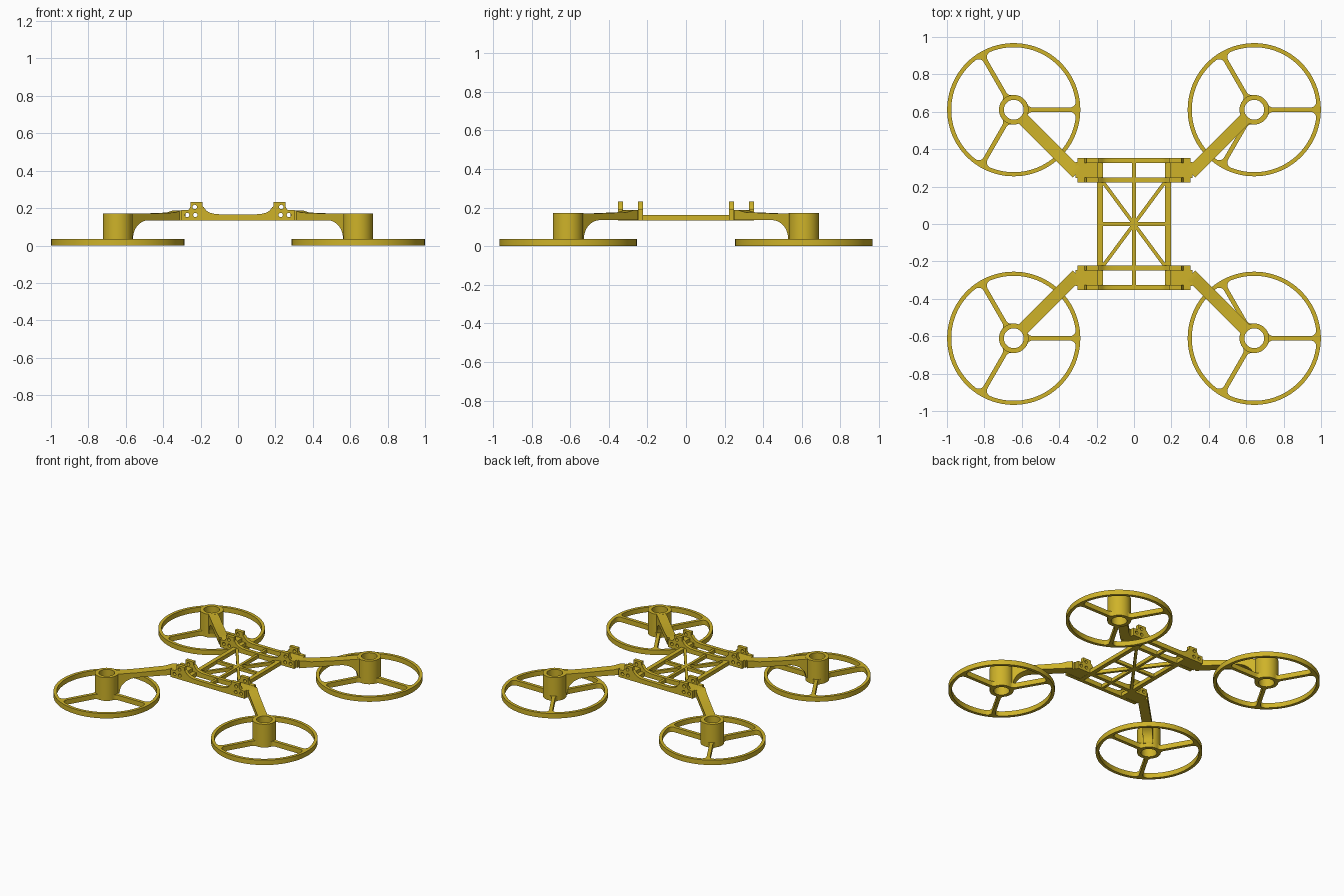
import bpy, bmesh
from math import sin, cos, pi, sqrt, atan2, radians
from mathutils import Matrix, Vector

if "Cube" in bpy.data.objects:
    bpy.data.objects.remove(bpy.data.objects["Cube"])

mat = bpy.data.materials.new("mustard_yellow")
mat.diffuse_color = (0.62, 0.45, 0.022, 1)
mat.use_nodes = True
mat.node_tree.nodes["Principled BSDF"].inputs["Base Color"].default_value = mat.diffuse_color

HUB_X, HUB_Y = 0.643, 0.611


def arc(cx, cy, r, a0, a1, n):
    return [(cx + r * cos(a0 + (a1 - a0) * i / n), cy + r * sin(a0 + (a1 - a0) * i / n))
            for i in range(n + 1)]


def circle(cx, cy, r, n=32):
    return arc(cx, cy, r, 0, 2 * pi, n)[:-1]


def plate(name, loops, thickness, matrix):
    """Flat outline with holes, extruded evenly about its own plane."""
    cu = bpy.data.curves.new(name + "_outline", 'CURVE')
    cu.dimensions, cu.fill_mode, cu.extrude = '2D', 'BOTH', thickness / 2
    for pts in loops:
        s = cu.splines.new('POLY')
        s.points.add(len(pts) - 1)
        for p, (x, y) in zip(s.points, pts):
            p.co = (x, y, 0, 1)
        s.use_cyclic_u = True
    tmp = bpy.data.objects.new(name + "_outline", cu)
    bpy.context.collection.objects.link(tmp)
    me = bpy.data.meshes.new_from_object(tmp.evaluated_get(bpy.context.evaluated_depsgraph_get()))
    bpy.data.objects.remove(tmp)
    bm = bmesh.new()
    bm.from_mesh(me)
    bmesh.ops.remove_doubles(bm, verts=bm.verts, dist=1e-5)
    bmesh.ops.transform(bm, matrix=matrix, verts=bm.verts)
    bmesh.ops.recalc_face_normals(bm, faces=bm.faces)
    bm.to_mesh(me)
    bm.free()
    me.materials.clear()
    me.materials.append(mat)
    ob = bpy.data.objects.new(name, me)
    bpy.context.collection.objects.link(ob)
    bpy.ops.object.select_all(action='DESELECT')
    ob.select_set(True)
    bpy.context.view_layer.objects.active = ob
    bpy.ops.object.shade_smooth_by_angle(angle=radians(35))
    return ob


def flat(x, y, z):
    return Matrix.Translation((x, y, z))


def upright(y):
    return Matrix.Translation((0, y, 0)) @ Matrix.Rotation(pi / 2, 4, 'X')


def bar(name, p, q, width, z0, z1):
    """Straight bar between two plan points."""
    d = (Vector(q) - Vector(p)).normalized() * (width / 2)
    n = Vector((-d.y, d.x))
    pts = [Vector(p) + n, Vector(p) - n, Vector(q) - n, Vector(q) + n]
    return plate(name, [[tuple(v) for v in pts]], z1 - z0, flat(0, 0, (z0 + z1) / 2))


def window(start):
    """Rounded opening between two spokes, as half an outline mirrored."""
    r0, r1, half, f = 0.079, 0.334, 0.012, 0.03
    y = half + f
    xo, xi = sqrt((r1 - f) ** 2 - y * y), sqrt((r0 + f) ** 2 - y * y)
    ao, ai = atan2(y, xo), atan2(y, xi)
    pts = arc(0, 0, r0, pi / 3, ai, 8)
    pts += arc(xi, y, f, ai + pi, 1.5 * pi, 6)
    pts += arc(xo, y, f, -pi / 2, ao, 6)
    pts += arc(0, 0, r1, ao, pi / 3, 14)[1:]
    pol = [(sqrt(x * x + v * v), atan2(v, x)) for x, v in pts]
    pol += [(r, 2 * pi / 3 - a) for r, a in reversed(pol[1:-1])]
    return [(r * cos(a + start), r * sin(a + start)) for r, a in pol]


# Rotor pods: guard wheel, motor hub, arm
for sx in (-1, 1):
    for sy in (-1, 1):
        side = ("front" if sy < 0 else "back") + ("_left" if sx < 0 else "_right")
        cx, cy = sx * HUB_X, sy * HUB_Y
        loops = [circle(0, 0, 0.356, 96), circle(0, 0, 0.053)]
        loops += [window(i * 2 * pi / 3) for i in range(3)]
        plate("guard_wheel_" + side, loops, 0.036, flat(cx, cy, 0.018))
        plate("motor_hub_" + side, [circle(0, 0, 0.079, 48), circle(0, 0, 0.053)],
              0.17, flat(cx, cy, 0.086))

        # arm side profile: distance from hub against height, curved underside at the hub
        prof = [(0.061, 0.17), (0.061, 0.03), (0.079, 0.03)]
        prof += [(0.2 + 0.118 * cos(t), 0.036 + 0.099 * sin(t))
                 for t in (pi - i * pi / 20 for i in range(11))]
        prof += [(0.48, 0.135), (0.48, 0.187), (0.45, 0.187), (0.40, 0.176), (0.2, 0.17)]
        d = Vector((-sx, -sy, 0)).normalized()
        up = Vector((0, 0, 1))
        m = Matrix((d, up, d.cross(up))).transposed().to_4x4()
        plate("arm_" + side, [prof], 0.066, Matrix.Translation((cx, cy, 0)) @ m)

        # arm root block held between the clamp plates, with bolt holes
        x0, x1 = sorted((sx * 0.195, sx * 0.312))
        block = [(x0, 0.135), (x1, 0.135), (x1, 0.187), (x0, 0.187)]
        holes = [circle(sx * x, 0.163, 0.012, 16) for x in (0.228, 0.272)]
        plate("arm_root_" + side, [block] + holes, 0.085, upright(sy * 0.288))

# Clamp plates with raised bolt tabs
half = [(0.08, 0.166), (0.12, 0.168), (0.15, 0.175), (0.17, 0.187), (0.182, 0.204), (0.19, 0.208),
        (0.19, 0.232), (0.255, 0.232), (0.255, 0.206), (0.265, 0.189), (0.302, 0.189),
        (0.302, 0.133)]
outline = half + [(-x, z) for x, z in reversed(half)]
bolts = [circle(s * x, z, 0.012, 16) for s in (-1, 1)
         for x, z in ((0.231, 0.206), (0.228, 0.163), (0.272, 0.163))]
for sy in (-1, 1):
    end = "front" if sy < 0 else "back"
    plate("outer_clamp_plate_" + end, [outline] + bolts, 0.026, upright(sy * 0.34))
    plate("inner_clamp_plate_" + end, [outline] + bolts, 0.026, upright(sy * 0.236))

# Body frame: side rails and lattice
for sx in (-1, 1):
    side = "left" if sx < 0 else "right"
    bar("side_rail_" + side, (sx * 0.181, -0.345), (sx * 0.181, 0.345), 0.031, 0.133, 0.161)
    bar("diagonal_brace_" + side, (-sx * 0.17, -0.23), (sx * 0.17, 0.23), 0.019, 0.133, 0.158)
bar("centre_spine", (0, -0.335), (0, 0.335), 0.019, 0.133, 0.159)
bar("cross_bar", (-0.175, 0), (0.175, 0), 0.019, 0.133, 0.157)
